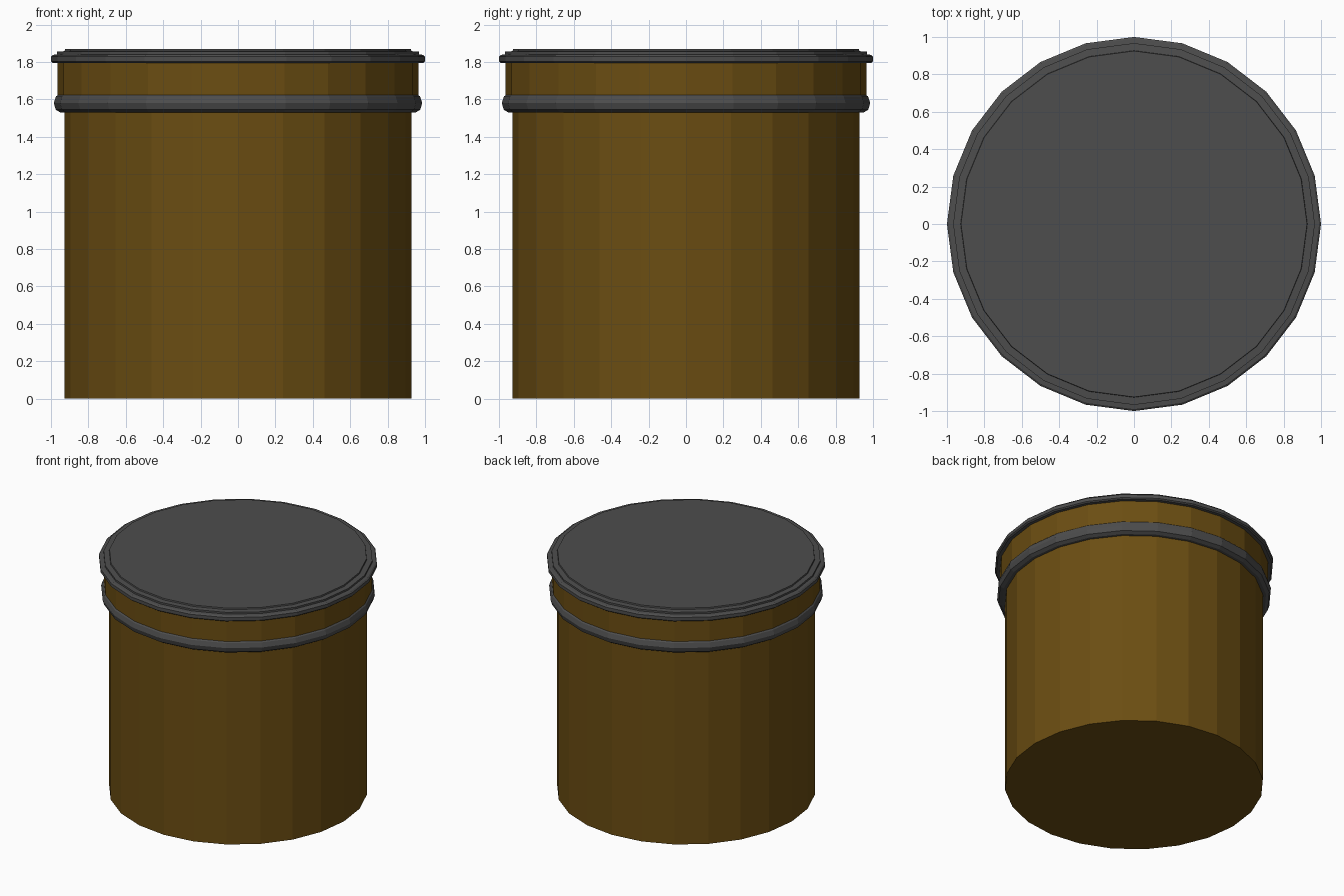
import bpy, bmesh
from math import cos, sin, tau

if "Cube" in bpy.data.objects:
    bpy.data.objects.remove(bpy.data.objects["Cube"])

SIDES = 24


def material(name, color):
    mat = bpy.data.materials.new(name)
    mat.diffuse_color = color
    mat.use_nodes = True
    mat.node_tree.nodes["Principled BSDF"].inputs["Base Color"].default_value = mat.diffuse_color
    return mat


def lathe(name, profile, mat, ring=False):
    """Spin (radius, z) points round z; cap both ends, or close the loop for a ring."""
    bm = bmesh.new()
    loops = [[bm.verts.new((r * cos(tau * i / SIDES), r * sin(tau * i / SIDES), z))
              for i in range(SIDES)] for r, z in profile]
    pairs = list(zip(loops, loops[1:]))
    if ring:
        pairs.append((loops[-1], loops[0]))
    else:
        bm.faces.new(loops[0][::-1])
        bm.faces.new(loops[-1])
    for low, high in pairs:
        for i in range(SIDES):
            j = (i + 1) % SIDES
            bm.faces.new((low[i], low[j], high[j], high[i]))
    bmesh.ops.recalc_face_normals(bm, faces=bm.faces)
    mesh = bpy.data.meshes.new(name)
    bm.to_mesh(mesh)
    bm.free()
    mesh.materials.append(mat)
    obj = bpy.data.objects.new(name, mesh)
    bpy.context.collection.objects.link(obj)
    return obj


brown = material("brown", (0.147, 0.075, 0.006, 1))
dark_grey = material("dark_grey", (0.075, 0.075, 0.075, 1))

# Container wall, stepping out slightly to the neck under the lid
lathe("container_body", [(0.927, 0), (0.927, 1.58), (0.965, 1.58), (0.965, 1.81)], brown)

# Rounded band around the step
lathe("band", [(0.92, 1.53), (0.95, 1.53), (0.974, 1.545), (0.985, 1.58),
               (0.974, 1.615), (0.958, 1.63), (0.92, 1.63)], dark_grey, ring=True)

# Lid with rounded rim and two shallow steps
lathe("lid", [(0.965, 1.795), (0.99, 1.795), (1.0, 1.803), (1.0, 1.829),
              (0.99, 1.838), (0.967, 1.841), (0.967, 1.855),
              (0.927, 1.858), (0.925, 1.869)], dark_grey)
